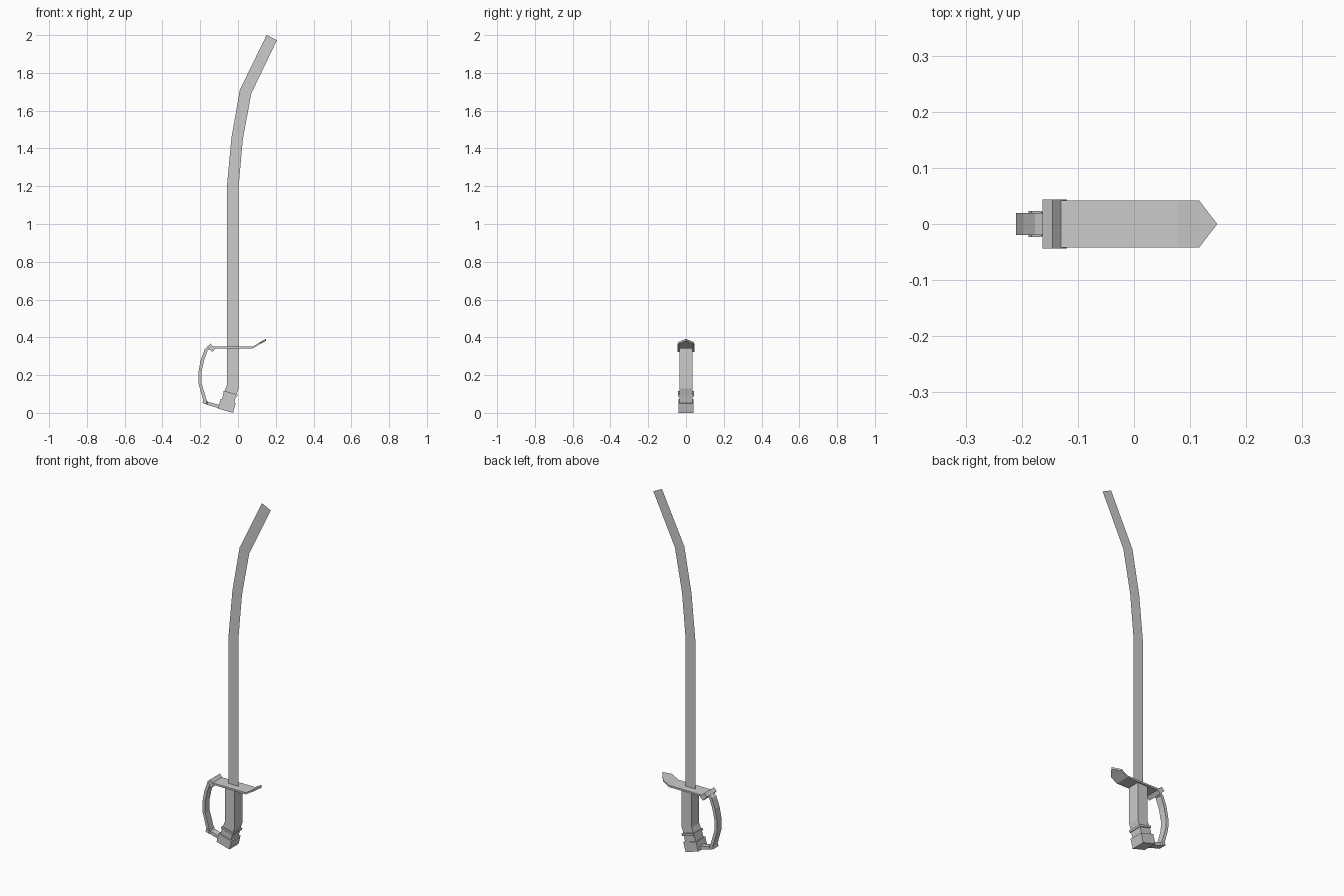
import bpy, bmesh


def loft(name, rows, caps=True):
    """Rectangular loft: each row is (xa, za, xb, zb, half_depth)."""
    bm = bmesh.new()
    rings = []
    for xa, za, xb, zb, d in rows:
        pts = [(xa, -d, za), (xb, -d, zb), (xb, d, zb), (xa, d, za)]
        rings.append([bm.verts.new(p) for p in pts])
    for a, b in zip(rings, rings[1:]):
        for i in range(4):
            j = (i + 1) % 4
            bm.faces.new((a[i], a[j], b[j], b[i]))
    bm.faces.new(rings[0][::-1])
    bm.faces.new(rings[-1])
    bmesh.ops.remove_doubles(bm, verts=bm.verts, dist=0.0005)
    bmesh.ops.recalc_face_normals(bm, faces=bm.faces)
    return finish(name, bm)


def finish(name, bm):
    me = bpy.data.meshes.new(name)
    bm.to_mesh(me)
    bm.free()
    ob = bpy.data.objects.new(name, me)
    bpy.context.collection.objects.link(ob)
    return ob


# Blade: a flat curved sheet, given as left and right edge points
bm = bmesh.new()
edges = [(-0.059, 0.345, 0.003, 0.345), (-0.059, 1.195, 0.003, 1.195),
         (-0.035, 1.455, 0.025, 1.445), (0.01, 1.71, 0.07, 1.69),
         (0.151, 2.0, 0.206, 1.973)]
pairs = [(bm.verts.new((a, 0, b)), bm.verts.new((c, 0, d))) for a, b, c, d in edges]
for (a, b), (c, d) in zip(pairs, pairs[1:]):
    bm.faces.new((a, b, d, c))
finish("blade", bm)

# Grip, bent near the bottom
loft("grip", [(-0.059, 0.345, 0.003, 0.345, 0.034),
              (-0.059, 0.145, 0.003, 0.13, 0.034),
              (-0.075, 0.108, -0.010, 0.090, 0.034)])

# Collar, neck and pommel follow the bend of the grip
loft("collar", [(-0.075, 0.117, -0.002, 0.097, 0.042),
                (-0.078, 0.106, -0.005, 0.086, 0.042)])
loft("neck", [(-0.075, 0.108, -0.010, 0.090, 0.035),
              (-0.086, 0.070, -0.020, 0.051, 0.035)])
loft("pommel", [(-0.092, 0.074, -0.012, 0.051, 0.041),
                (-0.106, 0.023, -0.026, 0.0, 0.041)])

# Cross guard with upturned pointed end
t = 0.010
loft("cross_guard", [(x, z, x, z + t, d) for x, z, d in
                     [(-0.145, 0.341, 0.042), (0.078, 0.341, 0.042),
                      (0.116, 0.364, 0.042), (0.148, 0.382, 0.0005)]])

# Tilted block where the knuckle bow meets the guard
loft("guard_block", [(-0.163, 0.350, -0.145, 0.367, 0.044),
                     (-0.137, 0.322, -0.119, 0.339, 0.044)])

# Knuckle bow: outer and inner points, then its foot bar to the pommel
loft("knuckle_bow", [(-0.150, 0.357, -0.140, 0.343, 0.020),
                     (-0.176, 0.337, -0.160, 0.332, 0.020),
                     (-0.197, 0.282, -0.180, 0.278, 0.020),
                     (-0.210, 0.212, -0.194, 0.212, 0.020),
                     (-0.208, 0.152, -0.192, 0.155, 0.020),
                     (-0.183, 0.062, -0.166, 0.066, 0.020)])
loft("bow_foot", [(-0.183, 0.070, -0.188, 0.052, 0.023),
                  (-0.165, 0.066, -0.170, 0.046, 0.023),
                  (-0.160, 0.059, -0.164, 0.043, 0.018),
                  (-0.095, 0.041, -0.100, 0.024, 0.018)])
